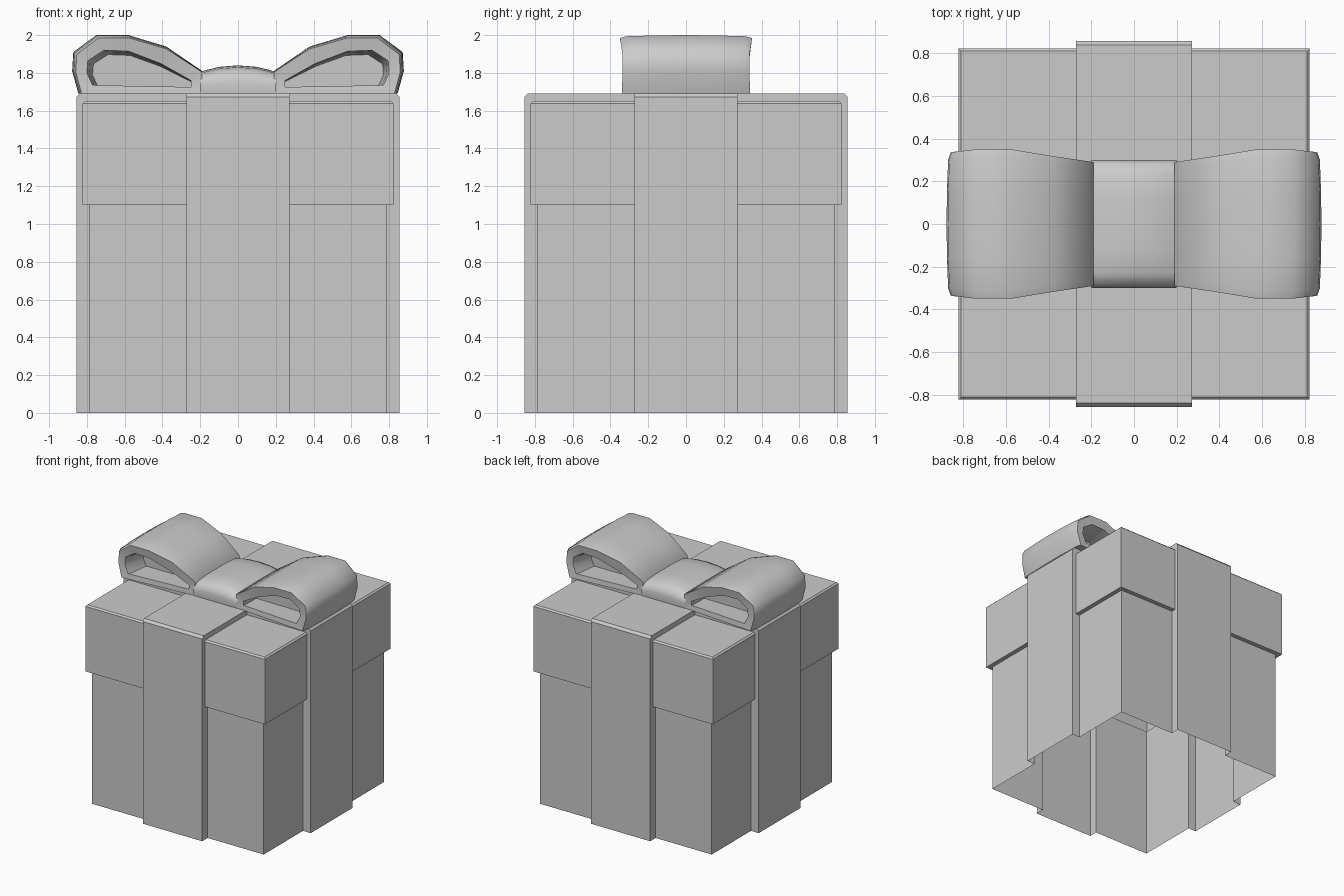
import bpy, bmesh, math
from mathutils import Vector, Matrix

if "Cube" in bpy.data.objects:
    bpy.data.objects.remove(bpy.data.objects["Cube"])

R = 0.272   # half width of the ribbon


def finish(bm, name, angle=40):
    bmesh.ops.remove_doubles(bm, verts=bm.verts, dist=0.0005)
    bmesh.ops.recalc_face_normals(bm, faces=bm.faces)
    me = bpy.data.meshes.new(name)
    bm.to_mesh(me)
    bm.free()
    ob = bpy.data.objects.new(name, me)
    bpy.context.collection.objects.link(ob)
    bpy.ops.object.select_all(action='DESELECT')
    ob.select_set(True)
    bpy.context.view_layer.objects.active = ob
    bpy.ops.object.shade_smooth_by_angle(angle=math.radians(angle))
    return ob


def loft(bm, rows, closed=False):
    # Bridges consecutive rows of points with faces
    rows = [[bm.verts.new(p) for p in r] for r in rows]
    for a, b in zip(rows, rows[1:]):
        n = len(a)
        for i in range(n if closed else n - 1):
            j = (i + 1) % n
            bm.faces.new((a[i], a[j], b[j], b[i]))
    return rows


# Wall profiles (distance from the centre, height), open at the bottom
box = [(.785, 0), (.785, 1.1), (.822, 1.1), (.822, 1.638), (.81, 1.65), (R, 1.65)]
band = [(.856, 0), (.856, 1.1), (.856, 1.12), (.856, 1.672), (.838, 1.692), (R, 1.692)]

# Box with lid: four corner blocks
bm = bmesh.new()
for k in range(4):
    rot = Matrix.Rotation(k * math.pi / 2, 3, 'Z')
    loft(bm, [[rot @ Vector(p) for p in ((R, -s, z), (s, -s, z), (s, -R, z))]
              for s, z in box[:-1]])
    s, z = box[-2]
    f = [rot @ Vector(p) for p in ((R, -s, z), (s, -s, z), (s, -R, z), (R, -R, z))]
    bm.faces.new([bm.verts.new(p) for p in f])
finish(bm, "gift_box_and_lid")

# Ribbon: four hollow raised bands with side strips and a centre square
bm = bmesh.new()
for k in range(4):
    rot = Matrix.Rotation(k * math.pi / 2, 3, 'Z')
    loft(bm, [[rot @ Vector((x, -s, z)) for x in (-R, R)] for s, z in band])
    for x in (-R, R):
        loft(bm, [[rot @ Vector((x, -s, z)) for s, z in prof] for prof in (box, band)])
z = band[-1][1]
bm.faces.new([bm.verts.new((x, y, z)) for x, y in ((-R, -R), (R, -R), (R, R), (-R, R))])
finish(bm, "ribbon_bands")

# Bow loops: outline in x-z, lofted across y, with a recessed opening each side
outer = [(.19, 1.69), (.19, 1.81), (.38, 1.94), (.58, 2.0), (.75, 2.0),
         (.872, 1.91), (.878, 1.81), (.845, 1.69)]
inner = [(.25, 1.725), (.25, 1.76), (.41, 1.85), (.58, 1.915), (.71, 1.92),
         (.795, 1.865), (.80, 1.80), (.77, 1.735)]


def half_width(x):
    t = min(max((x - .19) / .4, 0), 1)
    return .29 + .06 * t * t * (3 - 2 * t) - max(0, x - .78) * .15


def section(pts, t, shrink, sx):
    cx, cz = .5, 1.69
    return [(sx * (cx + (x - cx) * (shrink if x > cx else 1)),
             t * half_width(x), cz + (z - cz) * shrink) for x, z in pts]


for sx, side in ((-1, "left"), (1, "right")):
    bm = bmesh.new()
    rows = [section(inner, -.4, .9, sx), section(inner, -.85, .96, sx),
            section(inner, -.96, 1, sx), section(outer, -1, .95, sx),
            section(outer, -.9, .98, sx), section(outer, -.45, .995, sx),
            section(outer, 0, 1, sx)]
    rows += [[(x, -y, z) for x, y, z in r] for r in rows[-2::-1]]
    rings = loft(bm, rows, True)
    bm.faces.new(rings[0])
    bm.faces.new(rings[-1])
    finish(bm, side + "_bow_loop", 60)

# Knot between the loops: arched band with rounded front and back edges
arch = [(-.2, 1.805), (-.17, 1.815), (-.1, 1.832), (0, 1.84), (.1, 1.832), (.17, 1.815), (.2, 1.805)]
bm = bmesh.new()
loft(bm, [[(x, y, 1.69 + (z - 1.69) * h) for x, z in arch]
          for y, h in ((-.295, 0), (-.3, .4), (-.285, .75), (-.23, .93), (-.12, .99), (0, 1),
                       (.12, .99), (.23, .93), (.285, .75), (.3, .4), (.295, 0))])
finish(bm, "bow_knot", 60)
